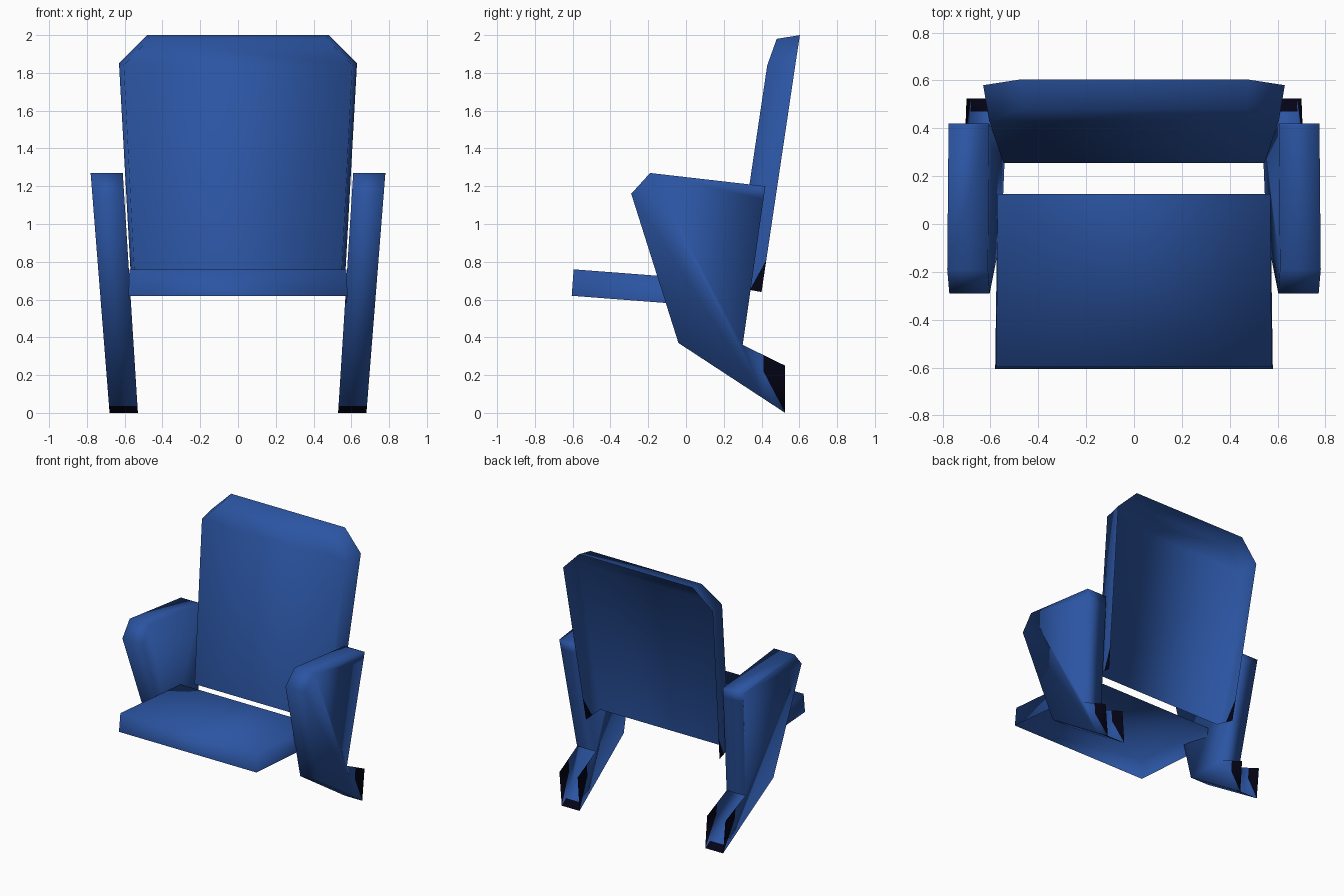
import bpy, bmesh
from mathutils import Vector

cube = bpy.data.objects.get("Cube")
if cube:
    bpy.data.objects.remove(cube, do_unlink=True)


def material(name, rgb):
    m = bpy.data.materials.new(name)
    m.use_nodes = True
    m.diffuse_color = (*rgb, 1)
    m.node_tree.nodes["Principled BSDF"].inputs["Base Color"].default_value = (*rgb, 1)
    return m


BLUE = material("seat_blue", (0.024, 0.089, 0.36))
DARK = material("dark_trim", (0.0012, 0.001, 0.008))


def loft(ring_a, ring_b):
    """Closed solid between two matching outlines."""
    bm = bmesh.new()
    a = [bm.verts.new(p) for p in ring_a]
    b = [bm.verts.new(p) for p in ring_b]
    bm.faces.new(a)
    bm.faces.new(b[::-1])
    for i in range(len(a)):
        j = (i + 1) % len(a)
        bm.faces.new((a[i], b[i], b[j], a[j]))
    bmesh.ops.recalc_face_normals(bm, faces=bm.faces)
    bm.normal_update()
    return bm


def open_faces(bm, rule):
    """Remove faces to leave the shell open there."""
    bmesh.ops.delete(bm, geom=[f for f in bm.faces if rule(f)], context='FACES')


def cut(bm, point, normal, rule):
    """Split the chosen faces along a plane."""
    faces = [f for f in bm.faces if rule(f)]
    geom = faces + list({e for f in faces for e in f.edges}) + list({v for f in faces for v in f.verts})
    bmesh.ops.bisect_plane(bm, geom=geom, plane_co=point, plane_no=normal, dist=1e-5)
    bm.normal_update()


def is_side(f):
    return abs(f.normal.x) > 0.7


def finish(bm, name):
    mesh = bpy.data.meshes.new(name)
    bm.to_mesh(mesh)
    bm.free()
    mesh.materials.append(BLUE)
    mesh.materials.append(DARK)
    mesh.shade_smooth()
    ob = bpy.data.objects.new(name, mesh)
    bpy.context.collection.objects.link(ob)


# Seat cushion: sloping shell, open underneath and behind
seat_profile = [(-0.595, 0.76, 0.575), (0.125, 0.705, 0.57),
                (0.115, 0.565, 0.57), (-0.605, 0.62, 0.58)]
bm = loft([(w, y, z) for y, z, w in seat_profile],
          [(-w, y, z) for y, z, w in seat_profile])
open_faces(bm, lambda f: f.normal.z < -0.7 or f.normal.y > 0.7)
finish(bm, "seat")

# Backrest: leaning shell with clipped top corners, open behind and below
front_half = [(0.545, 0.255, 0.665), (0.605, 0.43, 1.84), (0.47, 0.48, 1.98)]
rear_half = [(0.563, 0.40, 0.64), (0.63, 0.58, 1.85), (0.48, 0.603, 2.0)]


def mirrored(half):
    return half + [(-x, y, z) for x, y, z in reversed(half)]


bm = loft(mirrored(front_half), mirrored(rear_half))
open_faces(bm, lambda f: f.normal.y > 0.7 or f.normal.z < -0.7)
# Crease where the front bends back at the shoulders
shoulders = [v for v in bm.verts if abs(v.co.z - 1.84) < 0.004]
bmesh.ops.connect_vert_pair(bm, verts=shoulders)
bm.normal_update()
# Dark lower rear corners of the side walls
corner = Vector((0, 0.34, 0.655))
slant = Vector((0, 0.145, -0.08)).normalized()
cut(bm, corner, slant, is_side)
for f in bm.faces:
    offset = (f.calc_center_median() - corner).dot(slant)
    f.material_index = int(is_side(f) and offset > 0)
finish(bm, "backrest")

# Arm supports: one profile, leaning outwards, with a hollow rear foot
arm_profile = [(-0.29, 1.16), (-0.19, 1.27), (0.42, 1.20), (0.30, 0.36),
               (0.525, 0.25), (0.525, 0.0), (-0.04, 0.37)]


def build_arm(s, name):
    inner = [(s * (0.53 + 0.063 * z), y, z) for y, z in arm_profile]
    outer = [(s * (0.68 + 0.079 * z), y, z) for y, z in arm_profile]
    bm = loft(inner, outer)

    # Foot is open on top and at its end
    def foot_opening(f):
        c = f.calc_center_median()
        return not is_side(f) and c.y > 0.4 and c.z < 0.33

    open_faces(bm, foot_opening)

    # Dark foot tip
    knee = Vector((0, 0.41, 0.22))
    diagonal = Vector((0, 0.22, 0.115)).normalized()
    cut(bm, (0, 0.47, 0), (0, 1, 0), lambda f: f.normal.z < -0.7)
    cut(bm, knee, (0, 1, 0), is_side)
    cut(bm, knee, diagonal,
        lambda f: is_side(f) and f.calc_center_median().y > knee.y)
    for f in bm.faces:
        c = f.calc_center_median()
        if is_side(f):
            f.material_index = int(c.y > knee.y and c.z < 0.32 and (c - knee).dot(diagonal) > 0)
        else:
            f.material_index = int(c.y > 0.47)
    finish(bm, name)


for s, name in ((1, "left_arm"), (-1, "right_arm")):
    build_arm(s, name)
